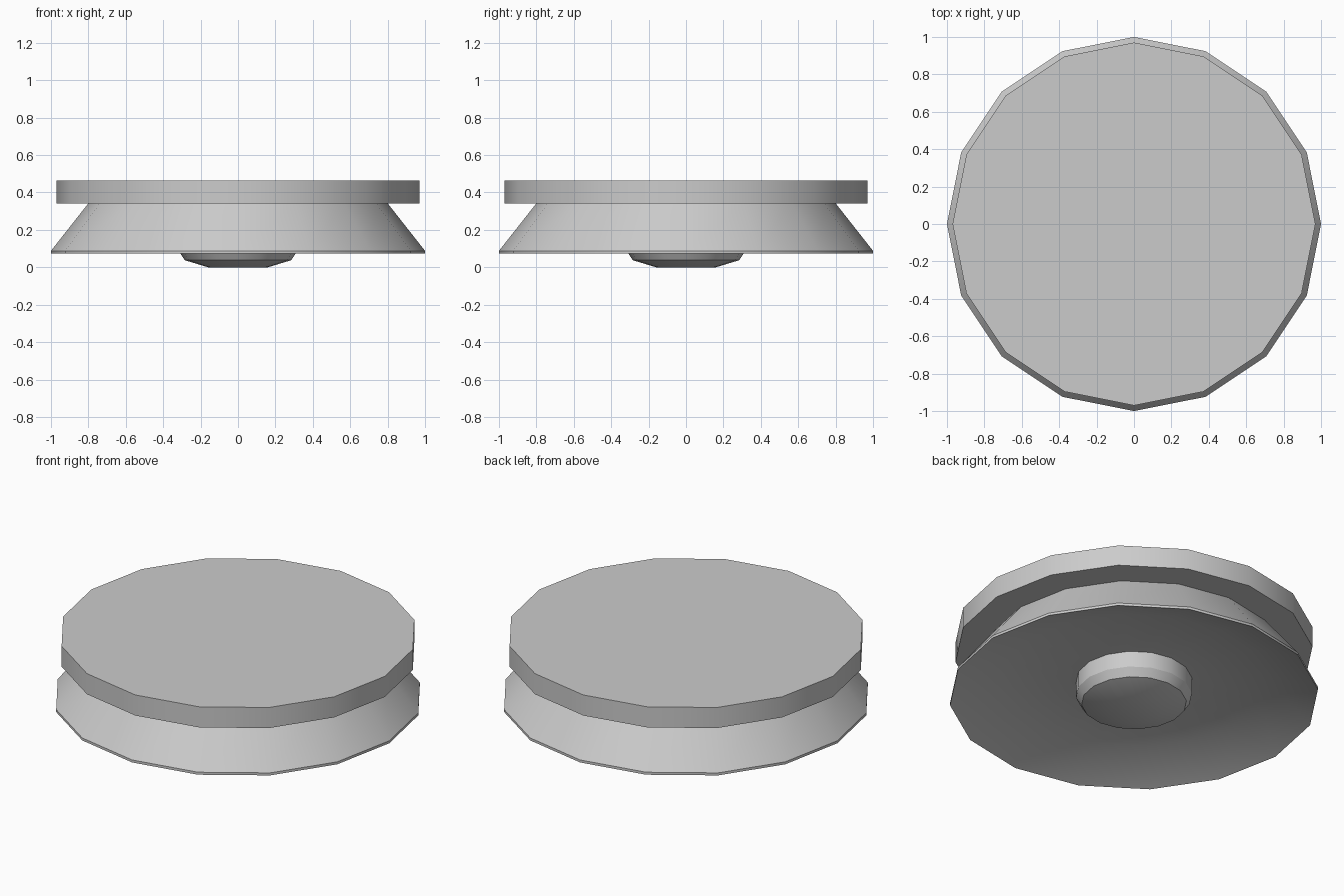
import bpy, bmesh, math

if "Cube" in bpy.data.objects:
    bpy.data.objects.remove(bpy.data.objects["Cube"])

SIDES = 16


def lathe(name, profile):
    """Revolve (radius, z) points around z; both ends are capped."""
    bm = bmesh.new()
    rings = []
    for r, z in profile:
        rings.append([bm.verts.new((r * math.cos(2 * math.pi * i / SIDES),
                                    r * math.sin(2 * math.pi * i / SIDES), z))
                      for i in range(SIDES)])
    for a, b in zip(rings, rings[1:]):
        for i in range(SIDES):
            j = (i + 1) % SIDES
            bm.faces.new((a[i], a[j], b[j], b[i]))
    bm.faces.new(rings[0][::-1])
    bm.faces.new(rings[-1])
    bmesh.ops.recalc_face_normals(bm, faces=bm.faces)
    mesh = bpy.data.meshes.new(name)
    bm.to_mesh(mesh)
    bm.free()
    ob = bpy.data.objects.new(name, mesh)
    bpy.context.collection.objects.link(ob)
    bpy.ops.object.select_all(action='DESELECT')
    ob.select_set(True)
    bpy.context.view_layer.objects.active = ob
    bpy.ops.object.shade_smooth_by_angle(angle=math.radians(30))
    return ob


# One closed body: domed hub, hollow underside, flared skirt, top disc
lathe("pedestal_body", [
    (0.16, 0.0), (0.285, 0.038), (0.315, 0.085), (0.315, 0.18),  # hub
    (0.72, 0.18), (1.0, 0.073),                                  # domed underside
    (1.0, 0.088), (0.80, 0.342), (0.97, 0.342), (0.97, 0.465),   # skirt, top disc
])
